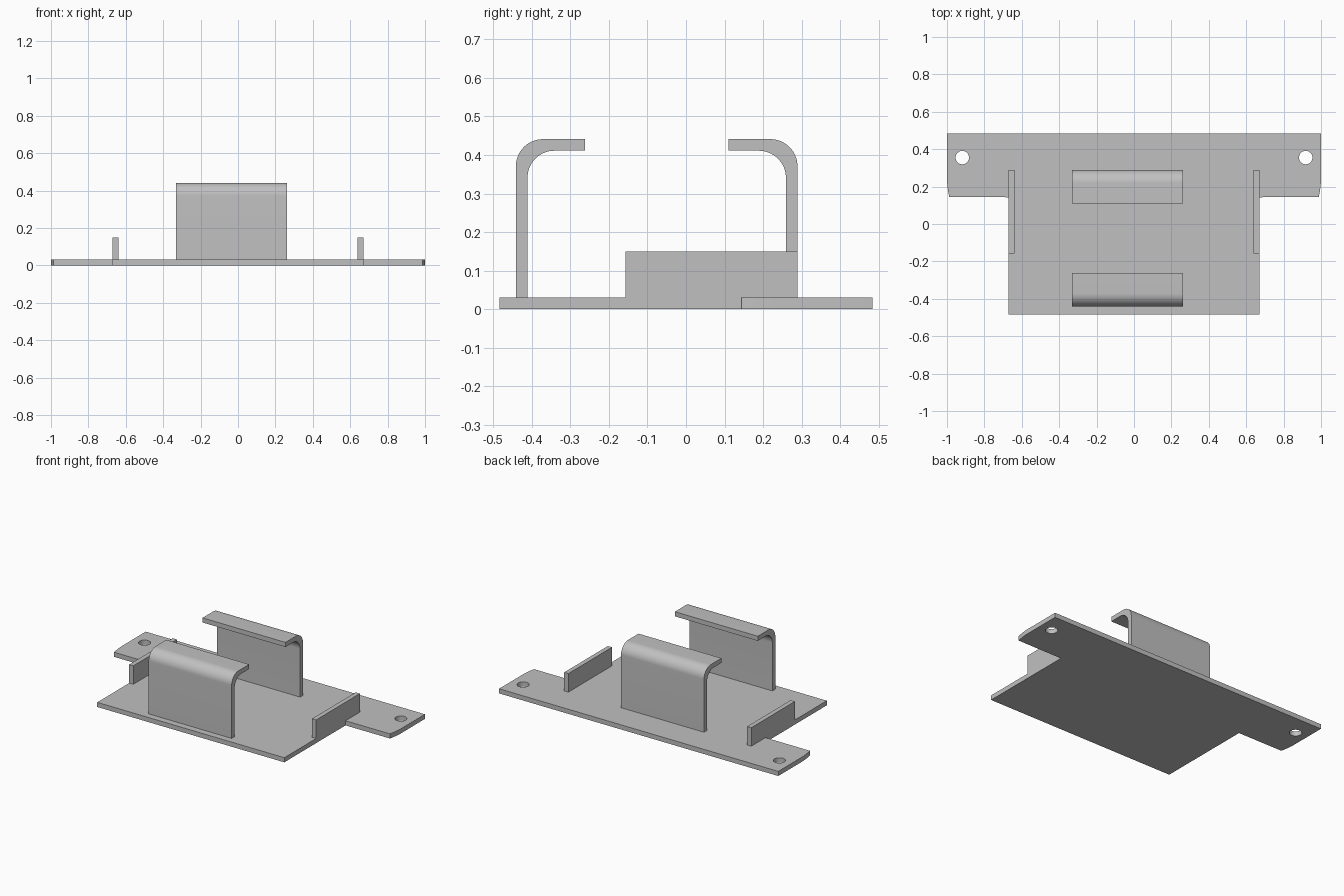
import bpy, bmesh, math
from mathutils import Vector

cube = bpy.data.objects.get("Cube")
if cube:
    bpy.data.objects.remove(cube, do_unlink=True)

grey = bpy.data.materials.new("plain_grey")
grey.use_nodes = True
colour = (0.53, 0.53, 0.53, 1)
grey.diffuse_color = colour
grey.node_tree.nodes["Principled BSDF"].inputs["Base Color"].default_value = colour

THICK = 0.03


def arc(cx, cy, r, start, end, n):
    """Points along an arc, angles in degrees."""
    angles = [math.radians(start + (end - start) * i / n) for i in range(n + 1)]
    return [(cx + r * math.cos(a), cy + r * math.sin(a)) for a in angles]


def extrude_loops(name, loops, to_3d, direction):
    """Fill an outline (with optional hole loops) and extrude it to a solid."""
    bm = bmesh.new()
    edges = []
    for loop in loops:
        verts = [bm.verts.new(to_3d(*p)) for p in loop]
        edges += [bm.edges.new((v, verts[i - 1])) for i, v in enumerate(verts)]
    bmesh.ops.triangle_fill(bm, edges=edges, use_beauty=True)
    result = bmesh.ops.extrude_face_region(bm, geom=bm.faces[:], use_keep_orig=True)
    moved = [g for g in result["geom"] if isinstance(g, bmesh.types.BMVert)]
    bmesh.ops.translate(bm, verts=moved, vec=Vector(direction))
    bmesh.ops.recalc_face_normals(bm, faces=bm.faces[:])
    mesh = bpy.data.meshes.new(name)
    bm.to_mesh(mesh)
    bm.free()
    mesh.materials.append(grey)
    obj = bpy.data.objects.new(name, mesh)
    bpy.context.collection.objects.link(obj)
    bpy.ops.object.select_all(action="DESELECT")
    obj.select_set(True)
    bpy.context.view_layer.objects.active = obj
    bpy.ops.object.shade_smooth_by_angle(angle=math.radians(30))
    return obj


# Base plate: body with two ears, rounded ear ends and a screw hole in each
half = [(0.67, -0.483), (0.67, 0.143)]
half += arc(0.54, 0.25, 0.46, -13.4, 0, 6) + [(1.0, 0.484)]
outline = half + [(-x, y) for x, y in reversed(half)]
holes = [arc(side * 0.918, 0.355, 0.036, 0, 360, 32)[:-1] for side in (-1, 1)]
extrude_loops("base_plate", [outline] + holes,
              lambda x, y: (x, y, 0), (0, 0, THICK))

# Side tabs standing on the plate edges
for name, x in (("right_tab", -0.67), ("left_tab", 0.64)):
    tab = [(-0.157, 0), (0.289, 0), (0.289, 0.15), (-0.157, 0.15)]
    extrude_loops(name, [tab], lambda y, z, x=x: (x, y, z), (THICK, 0, 0))

# Bent clamps: upright wall, rounded bend and inward lip
R, TOP, LIP = 0.07, 0.441, 0.179
profile = [(0, THICK)] + arc(R, TOP - R, R, 180, 90, 16)
profile += [(LIP, TOP), (LIP, TOP - THICK)]
profile += arc(R + THICK, TOP - THICK - R, R, 90, 180, 16) + [(THICK, THICK)]
for name, y0, inward in (("front_clamp", -0.441, 1), ("back_clamp", 0.289, -1)):
    extrude_loops(name, [profile],
                  lambda d, z, y0=y0, s=inward: (-0.331, y0 + s * d, z),
                  (0.594, 0, 0))
